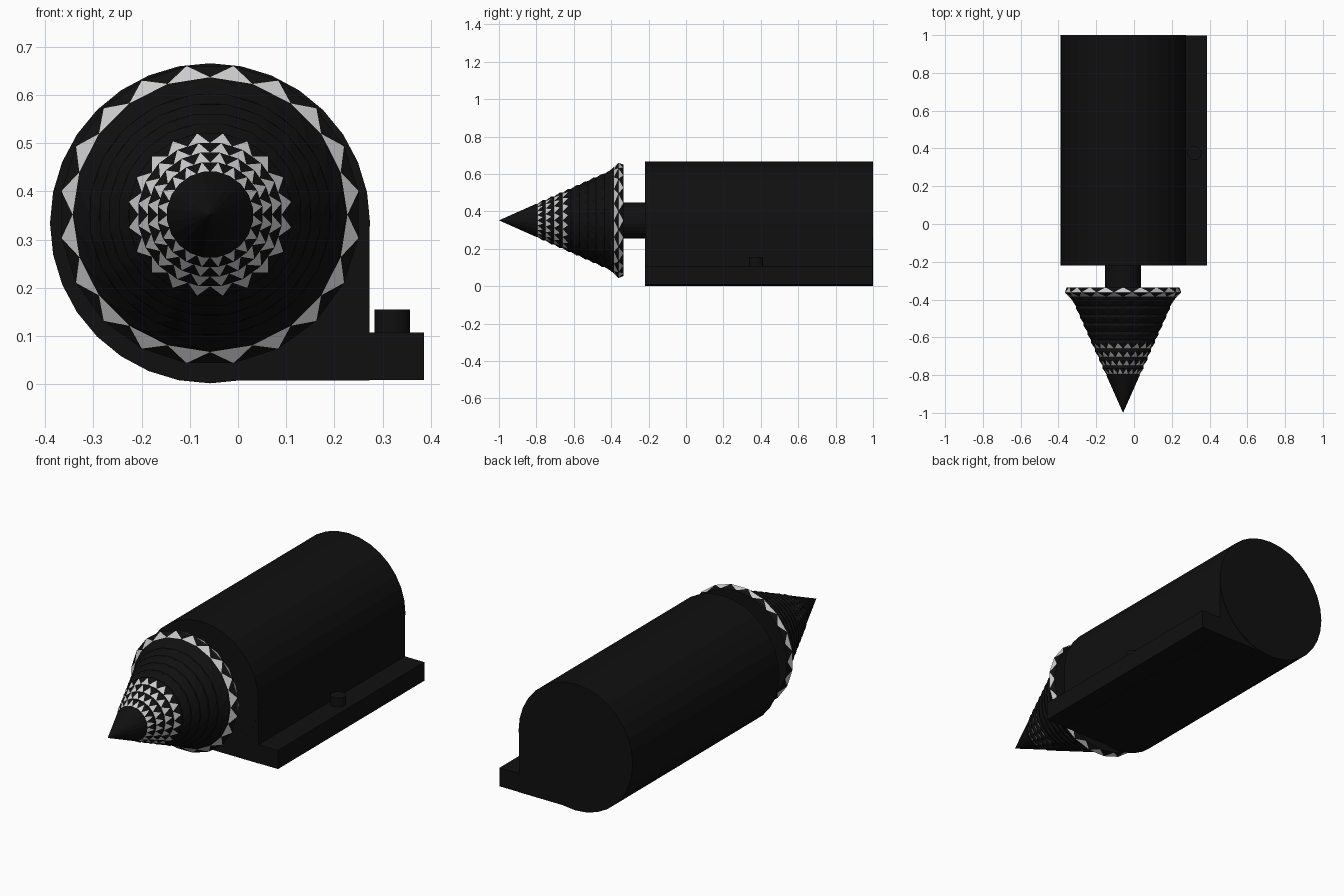
import bpy, bmesh
from math import sin, cos, pi, radians

if "Cube" in bpy.data.objects:
    bpy.data.objects.remove(bpy.data.objects["Cube"])

CX, CZ, DZ = -0.058, 0.334, 0.352   # body axis, drill axis height


def material(name, v):
    m = bpy.data.materials.new(name)
    m.diffuse_color = (v, v, v, 1)
    m.use_nodes = True
    m.node_tree.nodes["Principled BSDF"].inputs["Base Color"].default_value = m.diffuse_color
    return m


DARK = material("dark", 0.005)
STEEL = material("steel", 0.8)


def box(name, x0, x1, y0, y1, z0, z1):
    bpy.ops.mesh.primitive_cube_add(size=1, location=((x0 + x1) / 2, (y0 + y1) / 2, (z0 + z1) / 2))
    o = bpy.context.object
    o.name = name
    o.scale = (x1 - x0, y1 - y0, z1 - z0)
    o.data.materials.append(DARK)


def cylinder(name, r, depth, loc, rot=(0, 0, 0), sides=32):
    bpy.ops.mesh.primitive_cylinder_add(vertices=sides, radius=r, depth=depth, location=loc, rotation=rot)
    o = bpy.context.object
    o.name = name
    o.data.materials.append(DARK)


# motor housing with its squared lower corner and side rail
along_y = (pi / 2, 0, 0)
cylinder("motor_body", 0.332, 1.22, (CX, 0.39, CZ), along_y)
box("body_corner", CX, 0.273, -0.219, 0.997, 0.008, CZ)
box("side_rail", 0.2, 0.386, -0.219, 0.997, 0.009, 0.107)
cylinder("button", 0.037, 0.06, (0.32, 0.375, 0.125))
cylinder("drive_shaft", 0.096, 0.16, (CX, -0.28, DZ), along_y)

# drill head: twisted, ridged cone lofted from rings (y, radius, steel slivers)
SIDES = 20
rings = [(-0.335, 0.298, True), (-0.362, 0.312, True), (-0.385, 0.285, False)]
for i in range(9):
    y = -0.405 - 0.045 * i
    r = 0.45 * (y + 1)
    steel = y < -0.62
    rings += [(y, r + 0.004, steel), (y - 0.03, r - 0.018, False)]
rings.append((-0.80, 0.09, False))

bm = bmesh.new()
loops = []
for k, (y, r, _) in enumerate(rings):
    a0 = radians(9) * k
    loops.append([bm.verts.new((CX + r * cos(a0 + 2 * pi * s / SIDES), y,
                                DZ + r * sin(a0 + 2 * pi * s / SIDES))) for s in range(SIDES)])
for k in range(len(loops) - 1):
    a, b = loops[k], loops[k + 1]
    for s in range(SIDES):
        t = (s + 1) % SIDES
        bm.faces.new((a[s], a[t], b[s]))
        f = bm.faces.new((a[t], b[t], b[s]))
        f.material_index = int(rings[k][2])
tip = bm.verts.new((CX, -1, DZ))
for s in range(SIDES):
    bm.faces.new((loops[-1][s], loops[-1][(s + 1) % SIDES], tip))
bm.faces.new(loops[0])
bmesh.ops.recalc_face_normals(bm, faces=bm.faces)
me = bpy.data.meshes.new("drill_head")
bm.to_mesh(me)
bm.free()
me.materials.append(DARK)
me.materials.append(STEEL)
drill = bpy.data.objects.new("drill_head", me)
bpy.context.collection.objects.link(drill)
